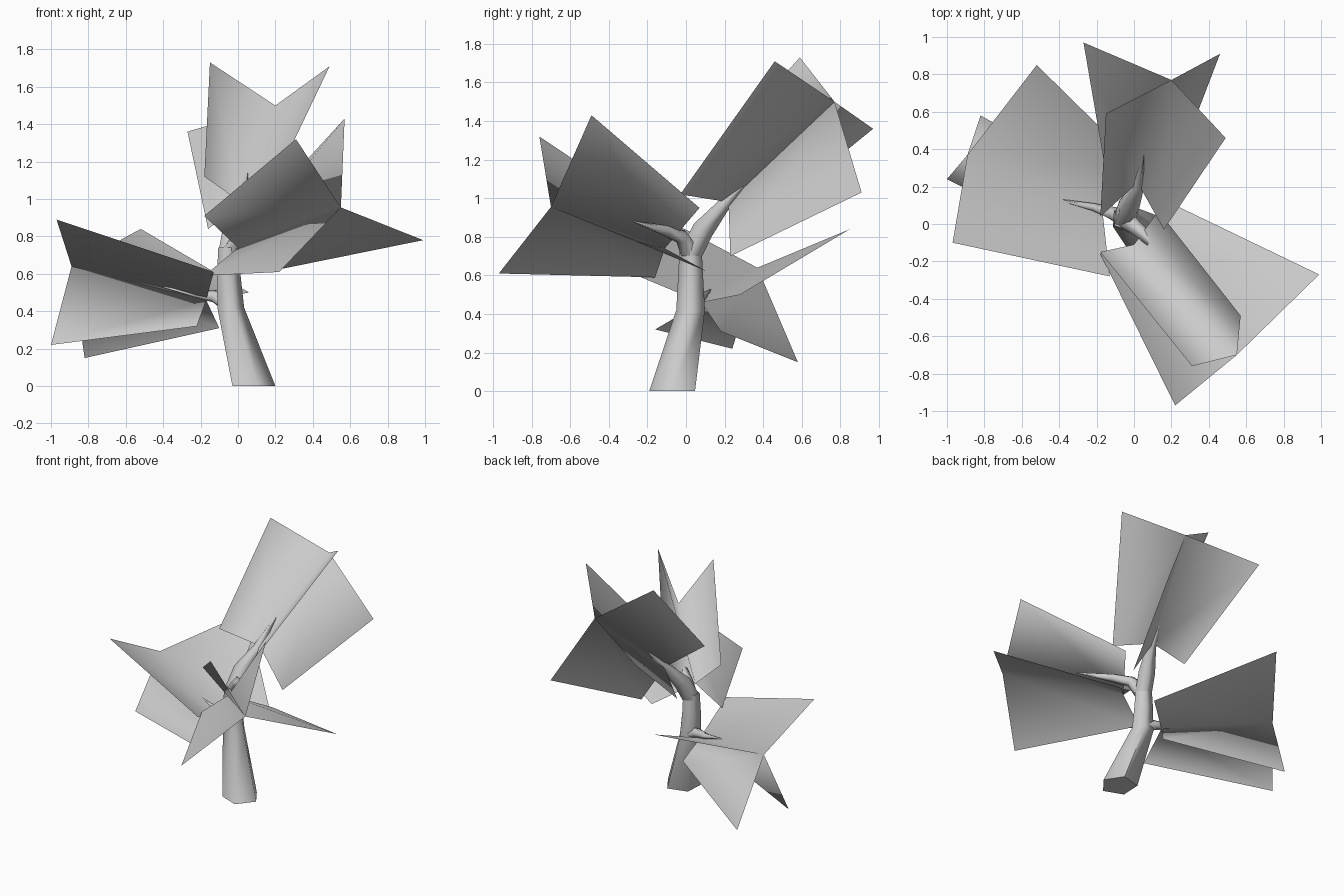
import bpy, bmesh, math
from mathutils import Vector

if "Cube" in bpy.data.objects:
    bpy.data.objects.remove(bpy.data.objects["Cube"], do_unlink=True)

# Single grey material
grey = bpy.data.materials.new("plain_grey")
grey.use_nodes = True
colour = (0.6, 0.6, 0.6, 1)
grey.diffuse_color = colour
grey.node_tree.nodes["Principled BSDF"].inputs["Base Color"].default_value = colour


def finish(bm, name):
    mesh = bpy.data.meshes.new(name)
    bm.to_mesh(mesh)
    bm.free()
    mesh.materials.append(grey)
    for poly in mesh.polygons:
        poly.use_smooth = True
    obj = bpy.data.objects.new(name, mesh)
    bpy.context.collection.objects.link(obj)
    return obj


def limb(name, stations, level=False, sides=5):
    """Sweep a tapering five-sided ring through (point, radius) stations."""
    bm = bmesh.new()
    points = [Vector(p) for p, r in stations]
    rings = []
    for i, (p, r) in enumerate(stations):
        way = points[min(i + 1, len(points) - 1)] - points[max(i - 1, 0)]
        if level:
            way = Vector((0, 0, 1))
        turn = Vector((0, 0, 1)).rotation_difference(way.normalized())
        ring = []
        for k in range(sides):
            a = math.radians(-75) + k * math.tau / sides
            ring.append(bm.verts.new(points[i] + turn @ Vector((r * math.cos(a), r * math.sin(a), 0))))
        rings.append(ring)
    for low, high in zip(rings, rings[1:]):
        for k in range(sides):
            n = (k + 1) % sides
            bm.faces.new((low[k], low[n], high[n], high[k]))
    bm.faces.new(rings[0][::-1])
    bm.faces.new(rings[-1])
    obj = finish(bm, name)
    bpy.context.view_layer.objects.active = obj
    obj.select_set(True)
    bpy.ops.object.shade_smooth_by_angle(angle=math.radians(75))
    obj.select_set(False)


def leaf(name, spine, wing_a, wing_b):
    """Folded card: two wings sharing a spine, each given as (inner, outer)."""
    bm = bmesh.new()
    inner, outer, a0, a1, b0, b1 = [bm.verts.new(p) for p in (*spine, *wing_a, *wing_b)]
    bm.faces.new((inner, outer, a1, a0))
    bm.faces.new((outer, inner, b0, b1))
    finish(bm, name)


# Trunk and branches
limb("trunk", [((0.075, -0.07, 0), 0.125), ((-0.045, 0.025, 0.42), 0.078),
               ((-0.055, 0.025, 0.6), 0.068), ((-0.055, 0.025, 0.74), 0.06)], level=True)
limb("back_branch", [((-0.055, 0.02, 0.7), 0.06), ((-0.03, 0.09, 0.84), 0.06),
                     ((0.02, 0.2, 0.97), 0.035), ((0.05, 0.37, 1.14), 0.004)])
limb("front_branch", [((-0.055, 0.03, 0.7), 0.055), ((0.01, -0.02, 0.8), 0.04),
                      ((0.1, -0.1, 0.83), 0.03), ((0.27, -0.27, 0.88), 0.004)])
limb("side_branch", [((-0.05, 0.03, 0.44), 0.055), ((-0.13, 0.06, 0.48), 0.035),
                     ((-0.22, 0.09, 0.49), 0.022), ((-0.4, 0.13, 0.53), 0.004)])

# Back foliage
spine = ((0.02, 0.22, 0.98), (0.2, 0.77, 1.5))
leaf("back_upper_leaf", spine,
     ((-0.18, 0.04, 1.12), (-0.15, 0.59, 1.73)), ((0.16, -0.03, 1.02), (0.49, 0.46, 1.71)))
leaf("back_lower_leaf", spine,
     ((-0.16, 0.33, 0.84), (-0.27, 0.97, 1.36)), ((0.2, 0.23, 0.7), (0.46, 0.91, 1.03)))

# Front foliage
spine = ((0, -0.11, 0.74), (0.55, -0.7, 0.955))
leaf("front_upper_leaf", spine,
     ((0.13, 0.07, 0.95), (0.57, -0.49, 1.43)), ((-0.18, -0.15, 0.91), (0.31, -0.76, 1.32)))
leaf("front_lower_leaf", spine,
     ((0.2, 0.11, 0.62), (0.99, -0.27, 0.78)), ((-0.18, -0.16, 0.59), (0.22, -0.97, 0.61)))

# Side foliage
spine = ((-0.17, 0.08, 0.46), (-0.89, 0.37, 0.64))
leaf("side_upper_leaf", spine,
     ((-0.13, -0.28, 0.61), (-0.97, -0.1, 0.89)), ((0.06, 0.28, 0.5), (-0.52, 0.85, 0.84)))
leaf("side_lower_leaf", spine,
     ((-0.22, -0.16, 0.32), (-1.0, 0.24, 0.22)), ((-0.1, 0.18, 0.31), (-0.82, 0.58, 0.15)))
